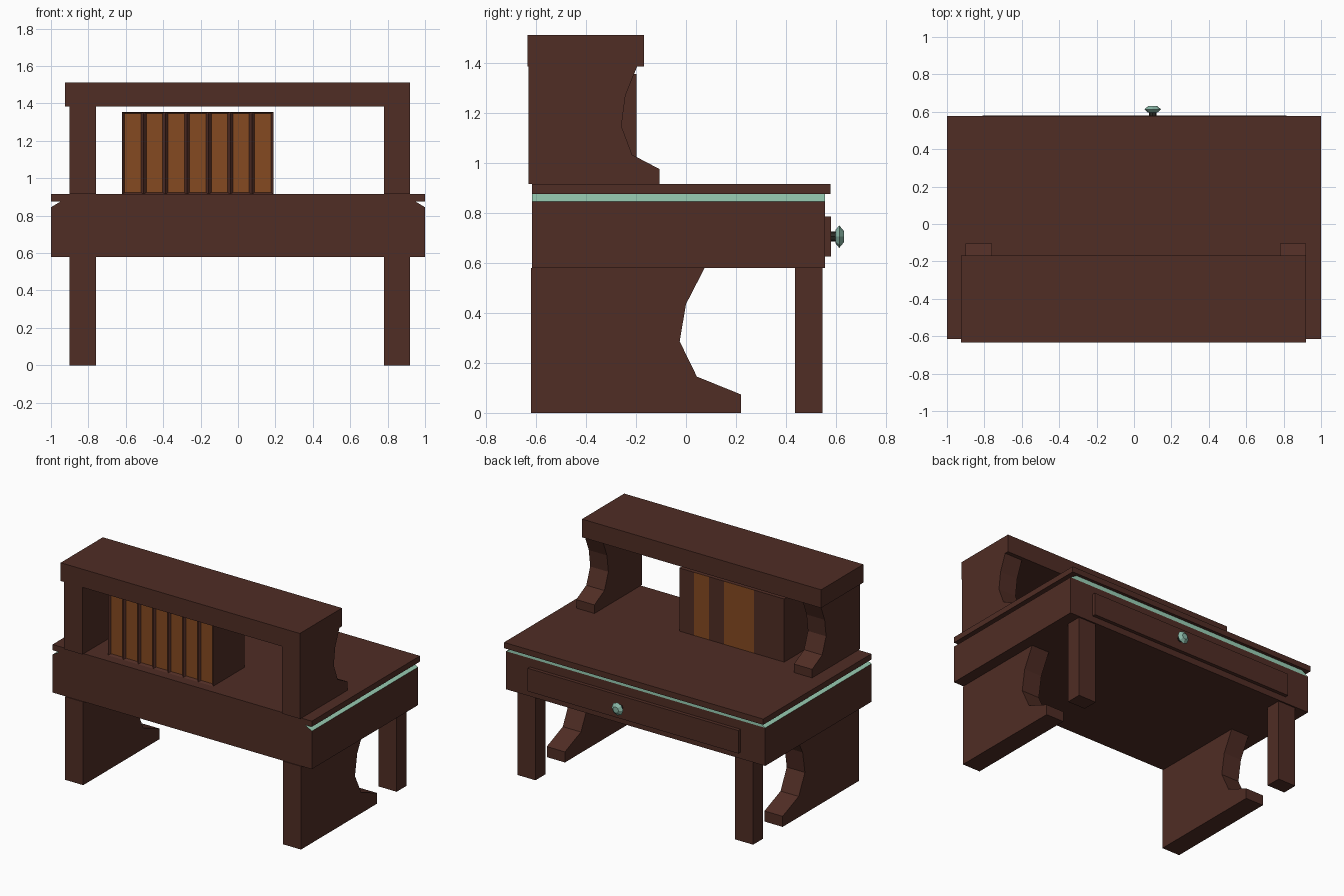
import bpy, bmesh, math
from mathutils import Matrix

if "Cube" in bpy.data.objects:
    bpy.data.objects.remove(bpy.data.objects["Cube"])


def mat(name, rgb):
    m = bpy.data.materials.new(name)
    m.diffuse_color = (*rgb, 1)
    m.use_nodes = True
    m.node_tree.nodes["Principled BSDF"].inputs["Base Color"].default_value = m.diffuse_color
    return m


BROWN = mat("dark wood", (0.080, 0.026, 0.018))
ORANGE = mat("orange brown pages", (0.235, 0.068, 0.015))
MINT = mat("mint trim", (0.32, 0.62, 0.46))
KNOB = mat("knob green", (0.25, 0.47, 0.38))
DARK = mat("dark metal", (0.025, 0.025, 0.02))


def finish(name, bm, *mats):
    bmesh.ops.recalc_face_normals(bm, faces=bm.faces[:])
    me = bpy.data.meshes.new(name)
    bm.to_mesh(me)
    bm.free()
    for m in mats:
        me.materials.append(m)
    ob = bpy.data.objects.new(name, me)
    bpy.context.collection.objects.link(ob)
    return ob


def box_bm(x0, x1, y0, y1, z0, z1):
    bm = bmesh.new()
    bmesh.ops.create_cube(bm, size=1)
    for v in bm.verts:
        v.co.x = x0 if v.co.x < 0 else x1
        v.co.y = y0 if v.co.y < 0 else y1
        v.co.z = z0 if v.co.z < 0 else z1
    return bm


def box(name, m, *dims):
    return finish(name, box_bm(*dims), m)


# Scrolled side panel: unit profile in depth / height
PROFILE = [(0, 0), (1, 0), (1, .127), (.79, .25), (.708, .493),
           (.738, .75), (.827, 1), (0, 1)]


def side_panel(name, x0, x1, y0, depth, z0, height):
    bm = bmesh.new()
    f = bm.faces.new([bm.verts.new((x0, y0 + p * depth, z0 + q * height))
                      for p, q in PROFILE])
    r = bmesh.ops.extrude_face_region(bm, geom=[f])
    for g in r["geom"]:
        if isinstance(g, bmesh.types.BMVert):
            g.co.x = x1
    return finish(name, bm, BROWN)


# Supports below and above the desk, left and right
for side, x0, x1 in (("left", -.90, -.76), ("right", .78, .92)):
    side_panel(side + "_lower_panel", x0, x1, -.62, .84, 0, .58)
    side_panel(side + "_shelf_panel", x0, x1, -.63, .525, .915, .47)
    box(side + "_leg", BROWN, x0, x1, .435, .545, 0, .58)

# Desk body, mint trim with sloped ends, and worktop
box("desk_body", BROWN, -1, 1, -.615, .555, .58, .845)
bm = box_bm(-1, 1, -.615, .555, .845, .875)
for v in bm.verts:
    if v.co.z > .86:
        v.co.x *= .95
bm.normal_update()
for f in bm.faces:
    f.material_index = 1 if f.normal.y < -.5 else 0
finish("desk_trim", bm, MINT, BROWN)
box("desk_top", BROWN, -1, 1, -.615, .577, .875, .915)

# Upper shelf slab
box("shelf_top", BROWN, -.925, .92, -.633, -.168, 1.385, 1.512)

# Drawer front
box("drawer_front", BROWN, -.81, .815, .55, .58, .625, .785)


# Faceted knob on a short stem
def lathe(name, m, rings, sides):
    bm = bmesh.new()
    for (r0, y0), (r1, y1) in zip(rings, rings[1:]):
        M = (Matrix.Translation((.10, (y0 + y1) / 2, .705))
             @ Matrix.Rotation(-math.pi / 2, 4, 'X'))
        ends = bmesh.ops.create_cone(bm, cap_ends=True, segments=sides, radius1=r0,
                                     radius2=r1, depth=y1 - y0, matrix=M)
    return finish(name, bm, m)


lathe("knob_stem", DARK, [(.02, .578), (.02, .602)], 8)
lathe("knob", KNOB, [(.026, .597), (.045, .613), (.022, .632)], 8)

# Row of books: recessed pages at the front, some orange spines behind
W = .81 / 7
for i in range(7):
    x0 = -.62 + i * W
    bm = box_bm(x0, x0 + W, -.547, -.197, .915, 1.355)
    bm.normal_update()
    front = [f for f in bm.faces if f.normal.y < -.5]
    back = [f for f in bm.faces if f.normal.y > .5]
    if i in (2, 3, 5):
        back[0].material_index = 1
    bmesh.ops.inset_region(bm, faces=front, thickness=.02)
    front[0].material_index = 1
    for v in front[0].verts:
        v.co.y += .015
        v.co.z = .924 if v.co.z < 1.1 else 1.346
    finish("book_%d" % (i + 1), bm, BROWN, ORANGE)
